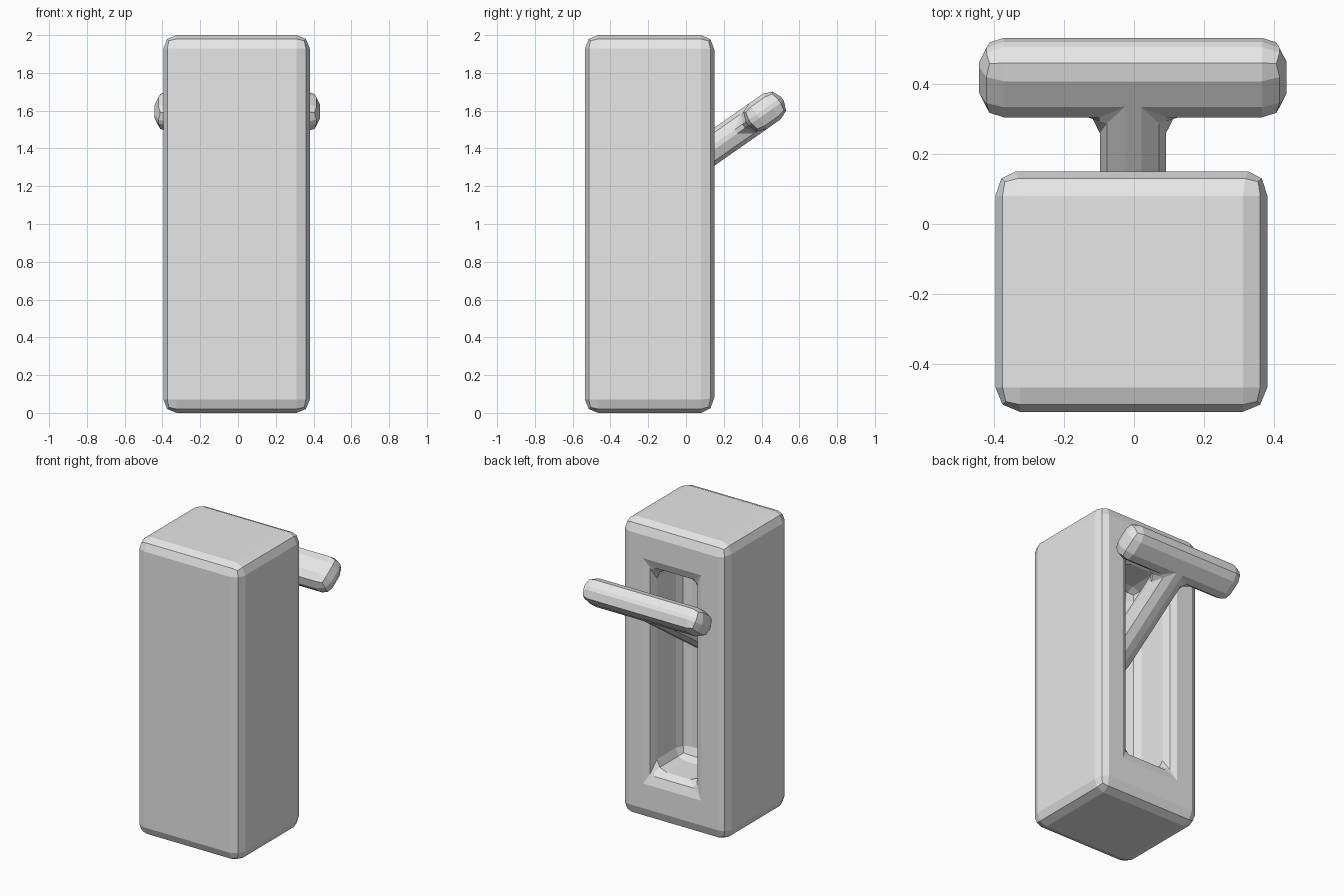
import bpy, bmesh, math
from mathutils import Matrix, Vector

if "Cube" in bpy.data.objects:
    bpy.data.objects.remove(bpy.data.objects["Cube"], do_unlink=True)

BEVEL = 0.07

grey = bpy.data.materials.new("light_grey")
grey.use_nodes = True
colour = (0.8, 0.8, 0.8, 1)
grey.diffuse_color = colour
grey.node_tree.nodes["Principled BSDF"].inputs["Base Color"].default_value = colour


def finish(name, bm):
    """Turn a bmesh into a grey object with soft two-step bevels."""
    bmesh.ops.recalc_face_normals(bm, faces=bm.faces)
    mesh = bpy.data.meshes.new(name)
    bm.to_mesh(mesh)
    bm.free()
    mesh.materials.append(grey)
    ob = bpy.data.objects.new(name, mesh)
    bpy.context.collection.objects.link(ob)
    mod = ob.modifiers.new("bevel", 'BEVEL')
    mod.width = BEVEL
    mod.segments = 2
    mod.limit_method = 'ANGLE'
    mod.angle_limit = math.radians(30)
    return ob


# Tall housing with a deep slot in its back face
X0, X1, Y0, Y1 = -0.395, 0.38, -0.535, 0.15
SLOT_X, SLOT_Z0, SLOT_Z1, SLOT_Y = 0.16, 0.33, 1.69, -0.19
bm = bmesh.new()
bmesh.ops.create_cube(bm, size=1)
for v in bm.verts:
    v.co = (X1 if v.co.x > 0 else X0, Y1 if v.co.y > 0 else Y0, 2 if v.co.z > 0 else 0)
back = max(bm.faces, key=lambda f: f.calc_center_median().y)
for slot_y in (Y1, SLOT_Y):
    bmesh.ops.inset_individual(bm, faces=[back], thickness=0.02)
    c = back.calc_center_median()
    for v in back.verts:
        v.co = (SLOT_X if v.co.x > c.x else -SLOT_X, slot_y,
                SLOT_Z1 if v.co.z > c.z else SLOT_Z0)
finish("housing", bm)

# T-shaped lever: outline across x and along the lever, given thickness
BAR_X, BAR_U, STEM_X, STEM_LEN, THICK = 0.438, 0.115, 0.094, 0.80, 0.165
half = [(STEM_X, -STEM_LEN), (STEM_X, -BAR_U), (BAR_X, -BAR_U), (BAR_X, BAR_U)]
outline = half + [(-x, u) for x, u in reversed(half)]
bm = bmesh.new()
face = bm.faces.new([bm.verts.new((x, u, -THICK / 2)) for x, u in outline])
top = bmesh.ops.extrude_face_region(bm, geom=[face])["geom"]
bmesh.ops.translate(bm, vec=Vector((0, 0, THICK)),
                    verts=[g for g in top if isinstance(g, bmesh.types.BMVert)])
bm.transform(Matrix.Translation((-0.003, 0.417, 1.596)) @ Matrix.Rotation(math.radians(35), 4, 'X'))
finish("lever", bm)
